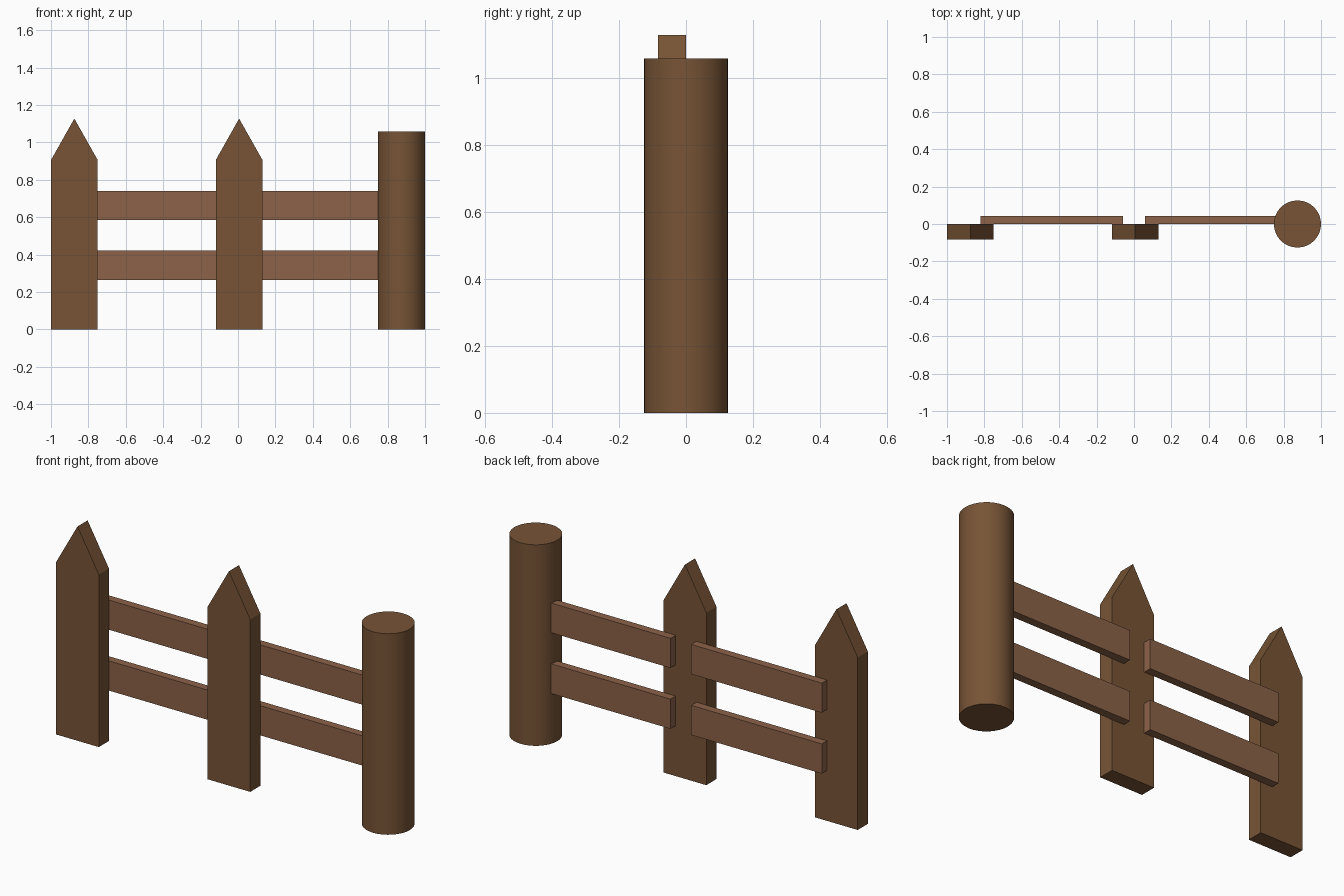
import bpy
import bmesh
import math

if "Cube" in bpy.data.objects:
    bpy.data.objects.remove(bpy.data.objects["Cube"])


def material(name, color):
    m = bpy.data.materials.new(name)
    m.diffuse_color = color
    m.use_nodes = True
    m.node_tree.nodes["Principled BSDF"].inputs["Base Color"].default_value = m.diffuse_color
    return m


wood = material("dark_wood", (0.185, 0.088, 0.036, 1))
rail_wood = material("rail_wood", (0.262, 0.122, 0.066, 1))


def prism(name, profile, y0, y1, mat):
    """Extrude an (x, z) profile from y0 to y1."""
    bm = bmesh.new()
    face = bm.faces.new([bm.verts.new((x, y0, z)) for x, z in profile])
    new = bmesh.ops.extrude_face_region(bm, geom=[face])["geom"]
    verts = [v for v in new if isinstance(v, bmesh.types.BMVert)]
    bmesh.ops.translate(bm, verts=verts, vec=(0, y1 - y0, 0))
    bmesh.ops.recalc_face_normals(bm, faces=bm.faces)
    mesh = bpy.data.meshes.new(name)
    bm.to_mesh(mesh)
    bm.free()
    mesh.materials.append(mat)
    obj = bpy.data.objects.new(name, mesh)
    bpy.context.collection.objects.link(obj)
    return obj


# Pointed pickets at the front
for name, cx in (("left_picket", -0.875), ("middle_picket", 0.006)):
    w = 0.124
    prism(name, [(cx - w, 0), (cx + w, 0), (cx + w, 0.907),
                 (cx, 1.127), (cx - w, 0.907)], -0.084, 0, wood)

# Two rails per bay behind the pickets; the right ones run into the post
for side, x0, x1 in (("left", -0.82, -0.06), ("right", 0.06, 0.82)):
    for level, z0 in (("lower", 0.265), ("upper", 0.585)):
        z1 = z0 + 0.156
        prism(f"{side}_{level}_rail", [(x0, z0), (x1, z0), (x1, z1), (x0, z1)],
              0, 0.043, rail_wood)

# Round end post
h = 1.057
bpy.ops.mesh.primitive_cylinder_add(vertices=32, radius=0.126, depth=h,
                                    location=(0.874, 0, h / 2))
post = bpy.context.object
post.name = "round_post"
post.data.materials.append(wood)
bpy.ops.object.shade_smooth_by_angle(angle=math.radians(30))
